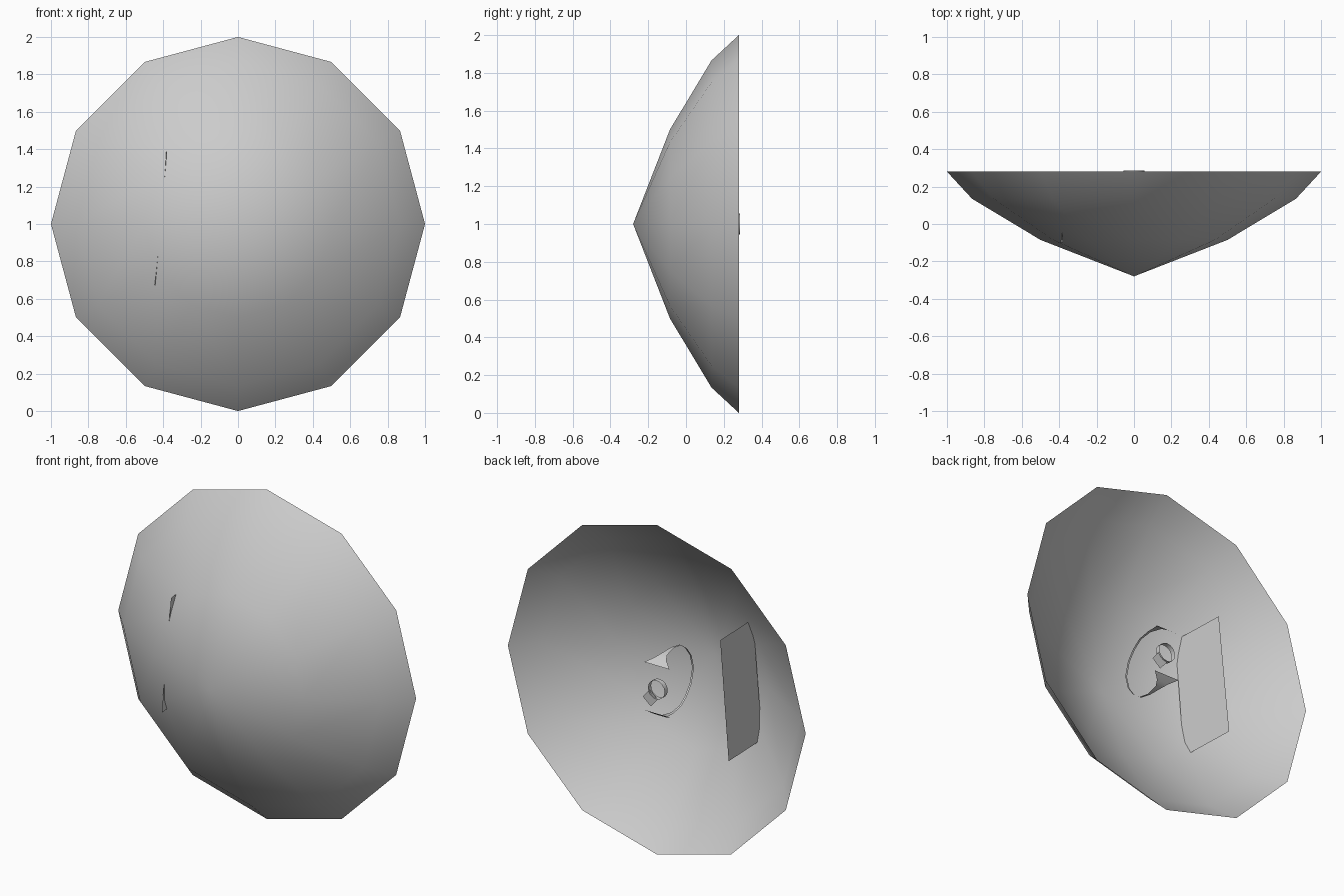
import bpy, bmesh, math
from mathutils import Matrix

if "Cube" in bpy.data.objects:
    bpy.data.objects.remove(bpy.data.objects["Cube"])


def finish(bm, name, smooth=True):
    """Turn a bmesh into a named object."""
    mesh = bpy.data.meshes.new(name)
    bm.normal_update()
    bm.to_mesh(mesh)
    bm.free()
    obj = bpy.data.objects.new(name, mesh)
    bpy.context.collection.objects.link(obj)
    for p in mesh.polygons:
        p.use_smooth = smooth
    return obj


# Domed shield: twelve-sided single sheet, apex to the front
SIDES = 12
bm = bmesh.new()
tip = bm.verts.new((0, -0.28, 1))
rings = []
for r, y in ((0.5, -0.085), (0.866, 0.135), (1.0, 0.28)):
    rings.append([bm.verts.new((r * math.cos(i * math.tau / SIDES), y,
                                1 + r * math.sin(i * math.tau / SIDES)))
                  for i in range(SIDES)])
for i in range(SIDES):
    j = (i + 1) % SIDES
    bm.faces.new((tip, rings[0][i], rings[0][j]))
    for a, b in zip(rings, rings[1:]):
        bm.faces.new((a[i], b[i], b[j], a[j]))
bmesh.ops.recalc_face_normals(bm, faces=bm.faces)
if sum(f.normal.y for f in bm.faces) > 0:
    bmesh.ops.reverse_faces(bm, faces=bm.faces)
finish(bm, "shield_dome")

# Flat arm strap, slightly tilted, its front edge pushed through the dome
bm = bmesh.new()
bm.faces.new([bm.verts.new(c) for c in (
    (-0.402, 0.246, 1.394), (-0.467, 0.258, 0.682),
    (-0.442, -0.10, 0.672), (-0.380, -0.10, 1.386))])
finish(bm, "arm_strap", False)

# Curved hand grip: thin bow with flared ends, mirrored top to bottom
half = [(0.28, 0.145, 0.085), (0.245, 0.172, 0.04), (0.21, 0.188, 0.02),
        (0.13, 0.198, 0.008), (0.054, 0.185, 0.006), (0.0, 0.145, 0.006),
        (-0.045, 0.085, 0.006), (-0.068, 0.0, 0.006)]
path = half + [(y, -z, w) for y, z, w in reversed(half[:-1])]
bm = bmesh.new()
pairs = [[bm.verts.new((s * w, y, 1 + z)) for s in (-1, 1)] for y, z, w in path]
for a, b in zip(pairs, pairs[1:]):
    bm.faces.new((a[0], a[1], b[1], b[0]))
finish(bm, "hand_grip")

# Small open ring at the middle of the grip
bm = bmesh.new()
bmesh.ops.create_cone(bm, cap_ends=False, segments=16, radius1=0.056,
                      radius2=0.056, depth=0.03,
                      matrix=Matrix.Translation((0, 0.27, 1))
                      @ Matrix.Rotation(math.pi / 2, 4, 'X'))
finish(bm, "grip_ring")

# Little tab beside the ring
bm = bmesh.new()
bmesh.ops.create_grid(bm, x_segments=1, y_segments=1, size=0.036,
                      matrix=Matrix.Translation((0.047, 0.275, 0.935))
                      @ Matrix.Rotation(math.radians(-40), 4, 'Y')
                      @ Matrix.Rotation(math.pi / 2, 4, 'X'))
finish(bm, "ring_tab", False)
